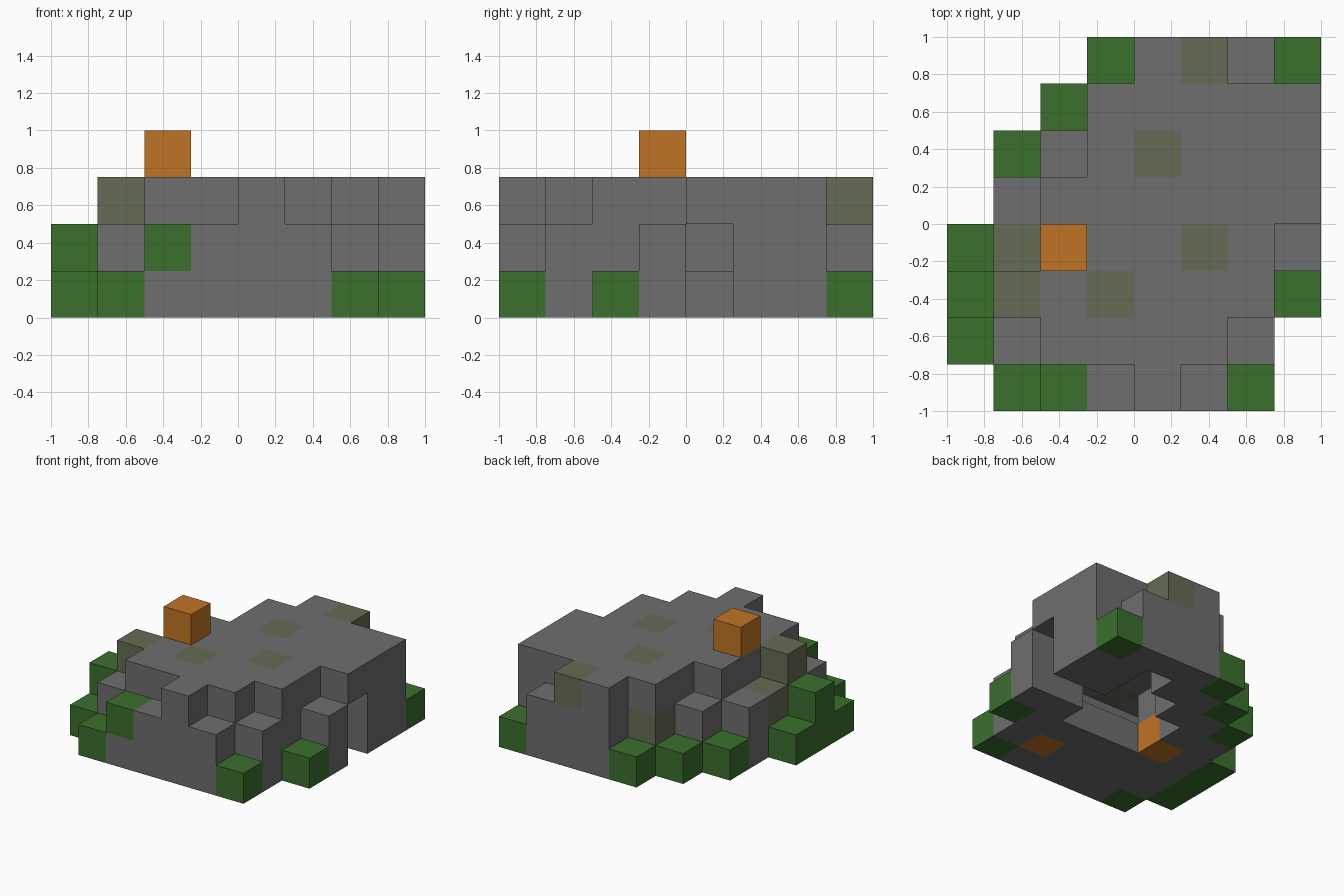
import bpy
import bmesh
from mathutils import Vector

cube = bpy.data.objects.get("Cube")
if cube:
    bpy.data.objects.remove(cube, do_unlink=True)

SIZE = 0.25

# Floor plans from the ground up; each plan runs back to front, right to left.
# S stone, M mossy stone, G leaves, O amber block, dot is open space.
PLANS = [
    """...GSSSG
       ..GSS.SS
       .GSS..SS
       .SS.....
       GSO...SS
       GSSSSSSG
       GSSSSOS.
       .GSSSSG.""",
    """....SSS.
       ...MS.SS
       ..SS..SS
       .S......
       .MS...SS
       GS....S.
       .SSSSSS.
       ..GSSS..""",
    """....SM..
       ...SSSSS
       ...SMSSS
       ..SSSSSS
       ..SSSMS.
       .MSMSSS.
       ..SSSS..
       ....S...""",
]

PARTS = {
    "S": ("cave_rock", "stone grey", (0.156, 0.156, 0.156)),
    "M": ("mossy_rocks", "moss grey", (0.130, 0.150, 0.091)),
    "G": ("leafy_bushes", "leaf green", (0.044, 0.162, 0.027)),
    "O": ("amber_blocks", "amber orange", (0.530, 0.174, 0.018)),
}

# Occupied cells
cells = {}
for level, plan in enumerate(PLANS):
    for row, line in enumerate(plan.split()):
        for col, kind in enumerate(line):
            if kind != ".":
                cells[(col, 7 - row, level)] = kind
cells[(2, 3, 3)] = "O"  # block standing on the roof


def make_material(name, rgb):
    mat = bpy.data.materials.new(name)
    mat.use_nodes = True
    mat.diffuse_color = (*rgb, 1)
    bsdf = next(n for n in mat.node_tree.nodes if n.type == "BSDF_PRINCIPLED")
    bsdf.inputs["Base Color"].default_value = (*rgb, 1)
    bsdf.inputs["Roughness"].default_value = 0.9
    return mat


def add_side(bm, cell, axis, sign):
    """One square side of a cell, facing along the signed axis."""
    normal = Vector((0, 0, 0))
    normal[axis] = sign
    u, v = Vector((0, 0, 0)), Vector((0, 0, 0))
    u[(axis + 1) % 3] = sign
    v[(axis + 2) % 3] = 1
    centre = Vector(cell) + Vector((0.5, 0.5, 0.5)) + normal / 2
    corners = [centre + (a * u + b * v) / 2
               for a, b in ((-1, -1), (1, -1), (1, 1), (-1, 1))]
    offset = Vector((-1, -1, 0))
    bm.faces.new([bm.verts.new(c * SIZE + offset) for c in corners])


def build_part(kind, name, mat):
    """Outer skin of all cells of one kind, without hidden sides."""
    bm = bmesh.new()
    for cell, found in cells.items():
        if found != kind:
            continue
        for axis in range(3):
            for sign in (-1, 1):
                beside = list(cell)
                beside[axis] += sign
                if tuple(beside) not in cells:
                    add_side(bm, cell, axis, sign)
    bmesh.ops.remove_doubles(bm, verts=bm.verts, dist=0.001)
    mesh = bpy.data.meshes.new(name)
    bm.to_mesh(mesh)
    bm.free()
    mesh.materials.append(mat)
    bpy.context.collection.objects.link(bpy.data.objects.new(name, mesh))


for kind, (name, colour, rgb) in PARTS.items():
    build_part(kind, name, make_material(colour, rgb))
